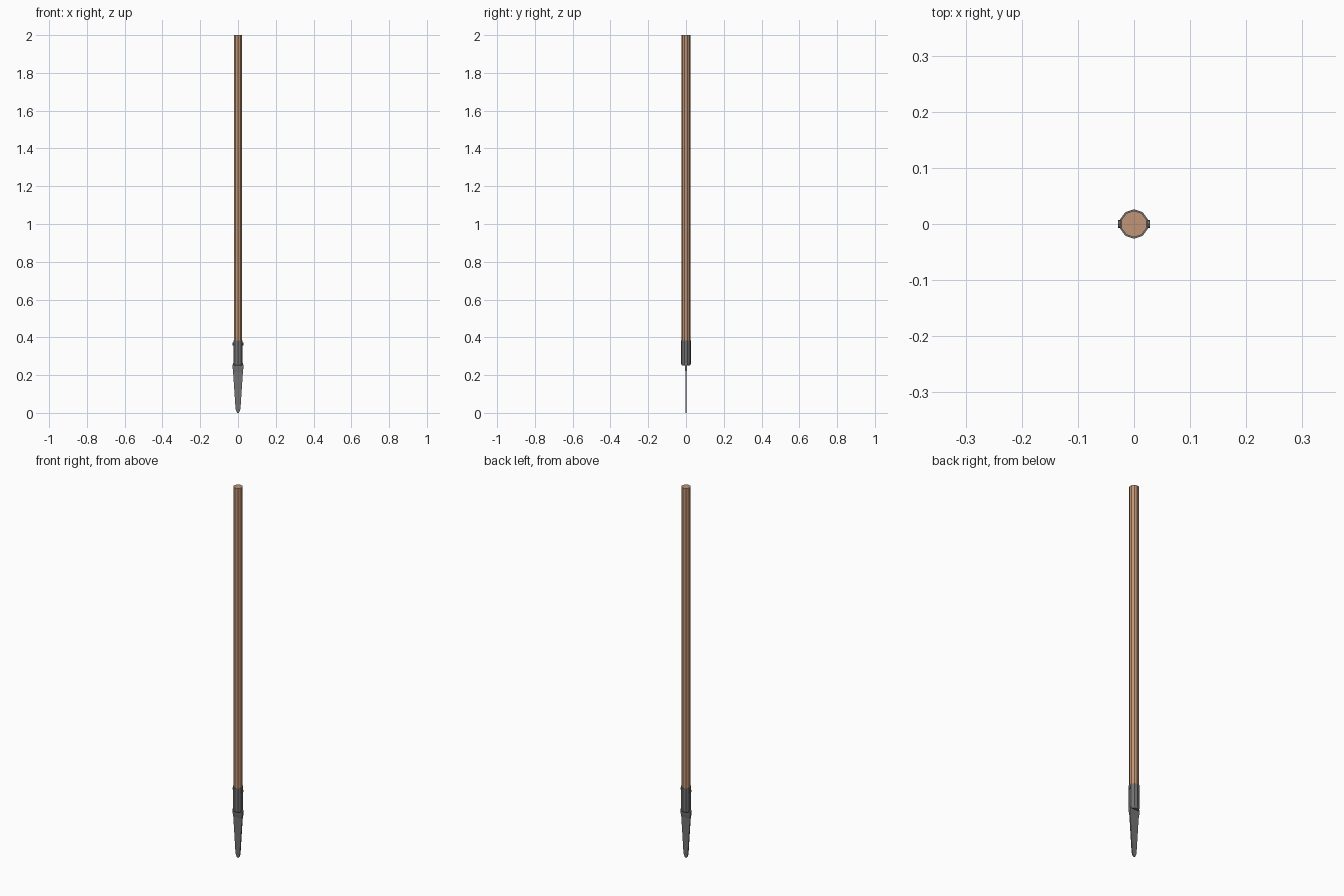
import bpy, bmesh, math

if "Cube" in bpy.data.objects:
    bpy.data.objects.remove(bpy.data.objects["Cube"])


def material(name, rgb):
    m = bpy.data.materials.new(name)
    m.diffuse_color = (*rgb, 1)
    m.use_nodes = True
    m.node_tree.nodes["Principled BSDF"].inputs["Base Color"].default_value = m.diffuse_color
    return m


wood = material("wood", (0.53, 0.30, 0.18))
steel = material("dark steel", (0.17, 0.17, 0.17))


def loft(name, rings, mat):
    """Join rings of equal point count and cap both ends."""
    bm = bmesh.new()
    rows = [[bm.verts.new(p) for p in ring] for ring in rings]
    n = len(rows[0])
    for a, b in zip(rows, rows[1:]):
        for i in range(n):
            j = (i + 1) % n
            bm.faces.new((a[i], a[j], b[j], b[i]))
    bm.faces.new(rows[0][::-1])
    bm.faces.new(rows[-1])
    bmesh.ops.recalc_face_normals(bm, faces=bm.faces)
    me = bpy.data.meshes.new(name)
    bm.to_mesh(me)
    bm.free()
    me.materials.append(mat)
    ob = bpy.data.objects.new(name, me)
    bpy.context.collection.objects.link(ob)
    return ob


def polygon(r, z, n=10):
    # A corner points along +y and -y
    return [(r * math.sin(2 * math.pi * i / n), r * math.cos(2 * math.pi * i / n), z)
            for i in range(n)]


# Long ten-sided wooden shaft
loft("shaft", [polygon(0.0235, 0.37), polygon(0.0235, 2.0)], wood)

# Steel socket with a lightly chamfered lower edge
loft("socket", [polygon(0.022, 0.252), polygon(0.0262, 0.26), polygon(0.0262, 0.383)], steel)


# Flat tapering blade: height, half width, half thickness
def blade_ring(z, w, t):
    return [(-w, -t, z), (w, -t, z), (w, t, z), (-w, t, z)]


profile = [(0.0, 0.004, 0.002), (0.012, 0.011, 0.0025), (0.03, 0.0135, 0.003),
           (0.215, 0.026, 0.003), (0.235, 0.028, 0.0055), (0.255, 0.028, 0.007),
           (0.27, 0.023, 0.007)]
loft("blade", [blade_ring(*p) for p in profile], steel)

# Rivet heads on both sides of the socket
for side, x in (("left", -1), ("right", 1)):
    rings = [[(x * d, 0.007 * math.cos(a), 0.365 + 0.007 * math.sin(a))
              for a in (2 * math.pi * i / 8 for i in range(8))] for d in (0.02, 0.0285)]
    loft(side + "_rivet", rings, steel)
